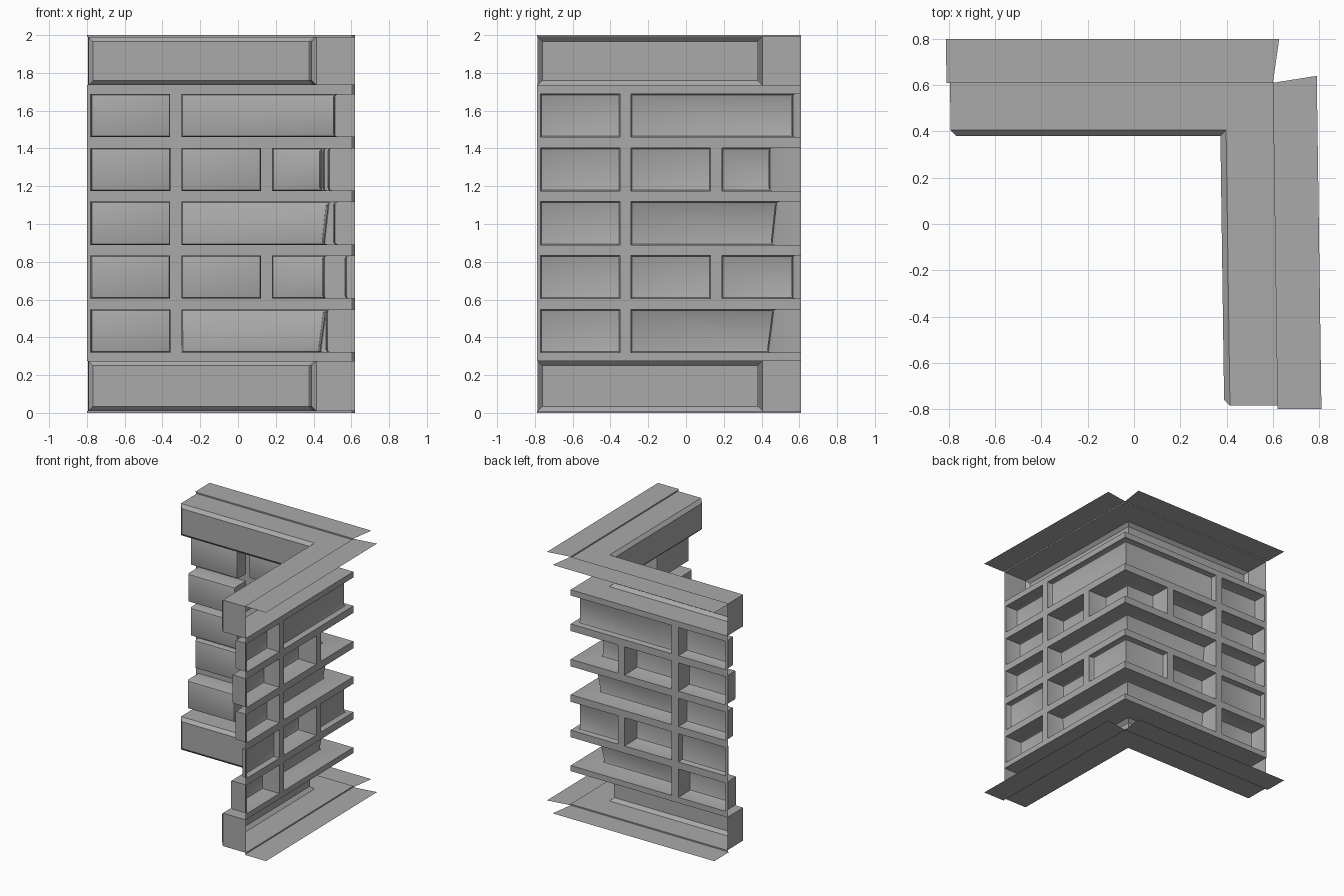
import bpy, bmesh, math

cube = bpy.data.objects.get("Cube")
if cube:
    bpy.data.objects.remove(cube, do_unlink=True)

CORNER = 0.61        # plane of the mortar on both walls
START = -0.79        # free end of each wall
ROW_BASE, ROW_STEP, ROW_HEIGHT = 0.32, 0.285, 0.228

stone = bpy.data.materials.new("plain grey")
stone.use_nodes = True
grey = (0.4, 0.4, 0.4, 1)
stone.diffuse_color = grey
stone.node_tree.nodes["Principled BSDF"].inputs["Base Color"].default_value = grey


def finish(name, bm):
    """Lean the side wall slightly, then turn the bmesh into an object."""
    for v in bm.verts:
        v.co.x += 0.014 * (CORNER - v.co.y) - 0.01
    mesh = bpy.data.meshes.new(name)
    bm.to_mesh(mesh)
    bm.free()
    mesh.materials.append(stone)
    mesh.shade_smooth()
    mesh.set_sharp_from_angle(angle=math.radians(32))
    obj = bpy.data.objects.new(name, mesh)
    bpy.context.collection.objects.link(obj)


def mirrored_face(bm, points):
    """Add a face on the back wall and its twin on the side wall."""
    bm.faces.new([bm.verts.new(p) for p in points])
    bm.faces.new([bm.verts.new((y, x, z)) for x, y, z in reversed(points)])


def hollow_block(name, footprint, depths, z0, z1, bevel, segments, swap=False):
    """Block open at the back; footprint(depth) gives its outline, and the
    open back runs from the last front point round to the first."""
    bm = bmesh.new()
    levels = []
    for depth, z in zip(depths, (z0, z1)):
        outline, front_count = footprint(depth)
        levels.append([bm.verts.new((y, x, z) if swap else (x, y, z)) for x, y in outline])
    low, high = levels
    for i in range(front_count - 1):
        bm.faces.new((low[i], low[i + 1], high[i + 1], high[i]))
    bm.faces.new(low)
    bm.faces.new(high)
    bmesh.ops.recalc_face_normals(bm, faces=bm.faces)
    # round only the edges around the exposed front
    front = set(low[1:front_count - 1] + high[1:front_count - 1])
    inner = {low[2], high[2]} if front_count == 5 else set()
    edges = [e for e in bm.edges if set(e.verts) <= front and set(e.verts) != inner]
    bmesh.ops.bevel(bm, geom=edges, offset=bevel, segments=segments,
                    profile=0.5, affect='EDGES')
    finish(name, bm)


def straight(u0, u1):
    def outline(d):
        f = CORNER - d
        return [(u0, CORNER), (u0, f), (u1, f), (u1, CORNER)], 4
    return outline


def wrapped(u0):
    def outline(d):
        f = CORNER - d
        return [(u0, CORNER), (u0, f), (f, f), (f, u0), (CORNER, u0), (CORNER, CORNER)], 5
    return outline


# Bricks: end depth, middle depth (or none), corner depth below and above
rows = [
    (0.15, None, (0.18, 0.15)),
    (0.05, 0.16, (0.05, 0.05)),
    (0.11, None, (0.16, 0.135)),
    (0.14, 0.16, (0.17, 0.17)),
    (0.11, None, (0.05, 0.05)),
]
mortar = bmesh.new()


def strip(u0, u1, z0, z1):
    mirrored_face(mortar, [(u0, CORNER, z0), (u1, CORNER, z0),
                           (u1, CORNER, z1), (u0, CORNER, z1)])


for i, (end, middle, corner) in enumerate(rows):
    z0 = ROW_BASE + ROW_STEP * i
    z1 = z0 + ROW_HEIGHT
    for side, swap in (("back", False), ("side", True)):
        hollow_block(f"{side}_end_brick_{i}", straight(-0.77, -0.35), (end, end),
                     z0, z1, 0.018, 2, swap)
        if middle:
            hollow_block(f"{side}_middle_brick_{i}", straight(-0.29, 0.13),
                         (middle, middle), z0, z1, 0.018, 2, swap)
    hollow_block(f"corner_brick_{i}", wrapped(0.19 if middle else -0.29),
                 corner, z0, z1, 0.018, 2)
    # upright joints in this row, and the bed joint above it
    strip(START, -0.77, z0, z1)
    strip(-0.35, -0.29, z0, z1)
    if middle:
        strip(0.13, 0.19, z0, z1)
    strip(START, CORNER, z1, z0 + ROW_STEP if i < 4 else 1.735)
strip(START, CORNER, 0.275, ROW_BASE)

# Narrow lips joining the courses to the flanges
strip(START, CORNER, 0, 0.01)
strip(START, CORNER, 1.99, 2)
finish("mortar", mortar)

# Large courses at foot and head
for name, z0, z1 in (("bottom_course", 0.01, 0.275), ("top_course", 1.735, 1.99)):
    hollow_block(name, wrapped(-0.785), (0.23, 0.23), z0, z1, 0.025, 1)

# Thin flanges reaching out behind the walls
for name, z in (("bottom_flange", 0), ("top_flange", 2)):
    bm = bmesh.new()
    mirrored_face(bm, [(-0.8, CORNER, z), (CORNER, CORNER, z),
                       (0.64, 0.8, z), (-0.8, 0.8, z)])
    if z == 0:
        bmesh.ops.reverse_faces(bm, faces=bm.faces)
    finish(name, bm)
